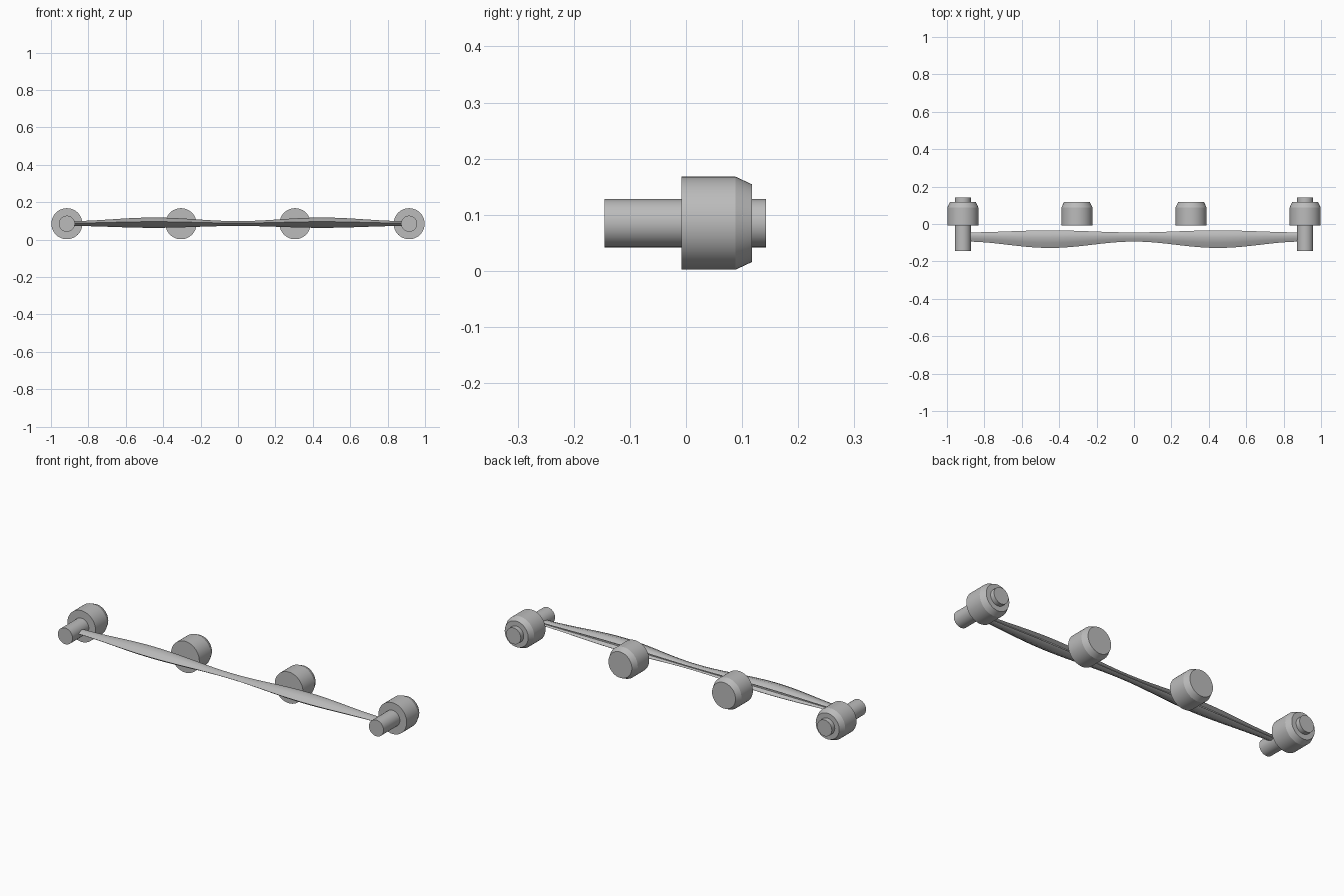
import bpy, bmesh, math

cube = bpy.data.objects.get("Cube")
if cube:
    bpy.data.objects.remove(cube)

grey = bpy.data.materials.new("satin_grey")
grey.use_nodes = True
grey.diffuse_color = (0.5, 0.5, 0.5, 1)
grey.node_tree.nodes["Principled BSDF"].inputs["Base Color"].default_value = (0.5, 0.5, 0.5, 1)

AXIS_Z = 0.085
SIDES = 48


def loft(name, rings, angle=30):
    """Skin a list of equal-length point rings and cap both ends."""
    bm = bmesh.new()
    loops = [[bm.verts.new(p) for p in ring] for ring in rings]
    for a, b in zip(loops, loops[1:]):
        for i in range(len(a)):
            j = (i + 1) % len(a)
            bm.faces.new((a[i], a[j], b[j], b[i]))
    bm.faces.new(loops[0])
    bm.faces.new(loops[-1])
    bmesh.ops.recalc_face_normals(bm, faces=bm.faces)
    mesh = bpy.data.meshes.new(name)
    bm.to_mesh(mesh)
    bm.free()
    mesh.materials.append(grey)
    obj = bpy.data.objects.new(name, mesh)
    bpy.context.collection.objects.link(obj)
    bpy.ops.object.select_all(action="DESELECT")
    obj.select_set(True)
    bpy.context.view_layer.objects.active = obj
    bpy.ops.object.shade_smooth_by_angle(angle=math.radians(angle))
    return obj


def turned(name, x, profile):
    """Turn a (y, radius) profile about an axis running front to back."""
    steps = [2 * math.pi * i / SIDES for i in range(SIDES)]
    return loft(name, [[(x + r * math.cos(t), y, AXIS_Z + r * math.sin(t))
                        for t in steps] for y, r in profile], 20)


# Chamfered knobs, with a through pin at each end of the row
for side, s in (("right", -1), ("left", 1)):
    for place, x in (("inner", 0.305), ("outer", 0.915)):
        turned(f"{side}_{place}_knob", s * x,
               [(-0.008, 0.083), (0.088, 0.083), (0.118, 0.069)])
    turned(f"{side}_pin", s * 0.915, [(-0.145, 0.043), (0.143, 0.043)])

# Slim pull bar: two gentle swells, crest on top and a groove along the back
rings = []
for i in range(65):
    x = -0.9 + 1.8 * i / 64
    swell = 0.5 - 0.5 * math.cos(2 * math.pi * x / 0.9)
    front = -0.094 - 0.034 * swell
    back = -0.045 + 0.011 * swell
    top = AXIS_Z + 0.014 + 0.019 * swell
    base = AXIS_Z - 0.012 - 0.01 * swell
    section = [(0, 0.6), (0.3, 0.85), (0.6, 1), (0.85, 0.92), (1, 0.75),
               (0.8, 0.55), (0.8, 0.4), (1, 0.2), (0.85, 0.03), (0.6, 0), (0.3, 0.25)]
    rings.append([(x, front + u * (back - front), base + v * (top - base))
                  for u, v in section])
loft("pull_bar", rings, 35)
